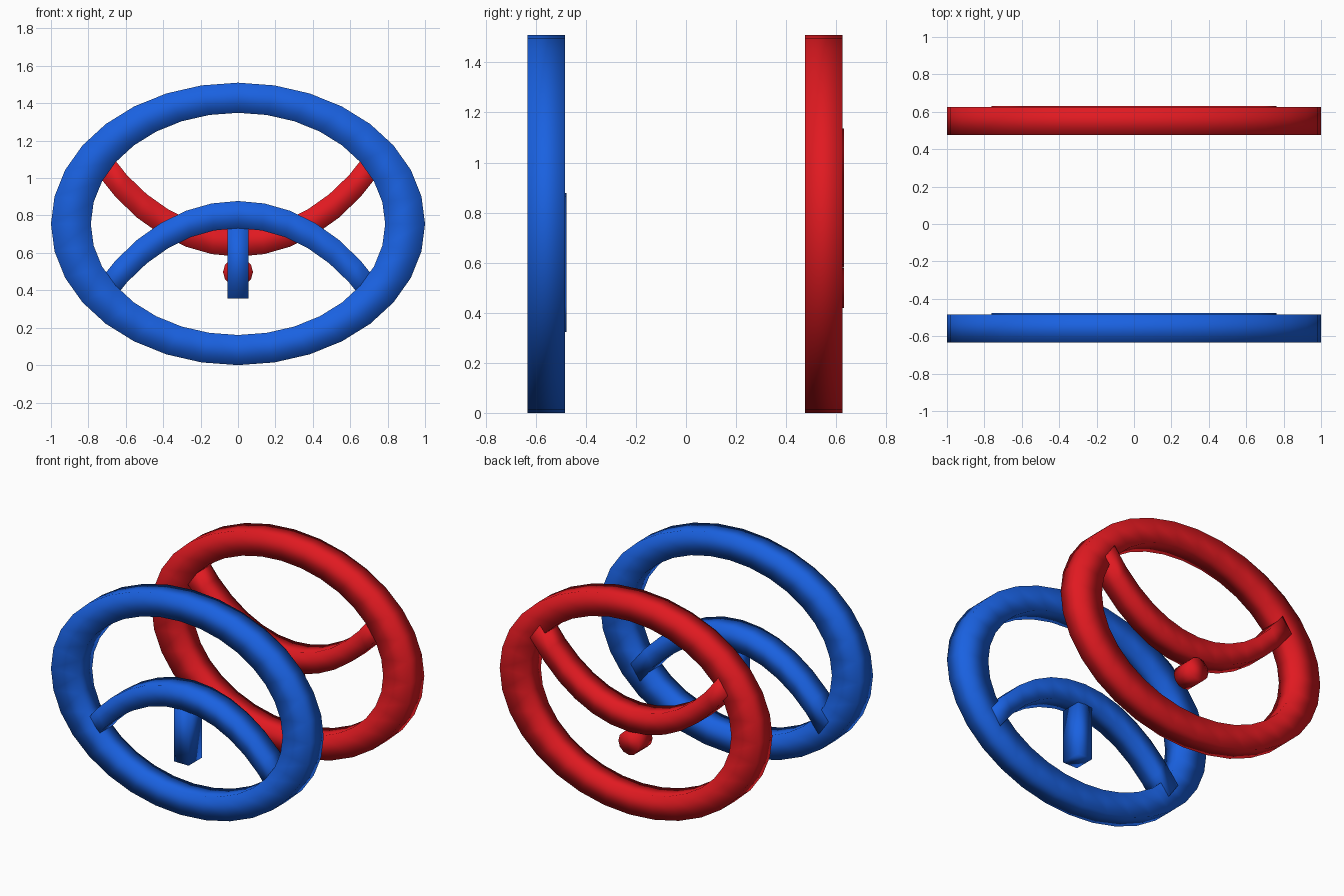
import bpy, bmesh
from math import sin, cos, pi

if "Cube" in bpy.data.objects:
    bpy.data.objects.remove(bpy.data.objects["Cube"])


def material(name, color):
    m = bpy.data.materials.new(name)
    m.diffuse_color = color
    m.use_nodes = True
    m.node_tree.nodes["Principled BSDF"].inputs["Base Color"].default_value = m.diffuse_color
    return m


def finish(bm, name, mat):
    bmesh.ops.recalc_face_normals(bm, faces=bm.faces)
    for f in bm.faces:
        f.smooth = True
    mesh = bpy.data.meshes.new(name)
    bm.to_mesh(mesh)
    bm.free()
    mesh.materials.append(mat)
    obj = bpy.data.objects.new(name, mesh)
    bpy.context.collection.objects.link(obj)
    return obj


def oval_band(name, mat, ys, center_z, outer, inner, start, sweep, steps):
    """Band with rectangular section between two ovals given as (x, z) radii."""
    bm = bmesh.new()
    closed = abs(sweep - 2 * pi) < 1e-6
    rings = []
    for i in range(steps if closed else steps + 1):
        a = start + sweep * i / steps
        corners = ((outer, ys[0]), (outer, ys[1]), (inner, ys[1]), (inner, ys[0]))
        rings.append([bm.verts.new((r[0] * cos(a), y, center_z + r[1] * sin(a)))
                      for r, y in corners])
    for i in range(steps):
        r, s = rings[i], rings[(i + 1) % len(rings)]
        for k in range(4):
            n = (k + 1) % 4
            bm.faces.new((r[k], r[n], s[n], s[k]))
    if not closed:
        bm.faces.new(rings[0])
        bm.faces.new(rings[-1])
    return finish(bm, name, mat)


def prism_y(name, mat, profile, y0, y1):
    """Extrude an xz profile along y."""
    bm = bmesh.new()
    f = bm.faces.new([bm.verts.new((x, y0, z)) for x, z in profile])
    ext = bmesh.ops.extrude_face_region(bm, geom=[f], use_keep_orig=True)
    verts = [g for g in ext['geom'] if isinstance(g, bmesh.types.BMVert)]
    bmesh.ops.translate(bm, verts=verts, vec=(0, y1 - y0, 0))
    return finish(bm, name, mat)


blue = material("blue", (0.01, 0.12, 0.75, 1))
red = material("red", (0.75, 0.01, 0.015, 1))

# Outer oval rings
for name, mat, ys in (("blue_ring", blue, (-0.633, -0.484)),
                      ("red_ring", red, (0.476, 0.625))):
    oval_band(name, mat, ys, 0.755, (1.0, 0.755), (0.787, 0.594), 0, 2 * pi, 32)

# Curved mouths: quarter arcs of a tall oval, frown in front and smile behind
OUT, IN = (1.076, 1.5425), (0.974, 1.397)
oval_band("frown_arc", blue, (-0.626, -0.477), -0.665, OUT, IN, pi / 4, pi / 2, 12)
oval_band("smile_arc", red, (0.483, 0.632), 2.123, OUT, IN, 5 * pi / 4, pi / 2, 12)

# Square post hanging from the front arc
prism_y("hanging_post", blue,
        [(-0.057, 0.355), (0.057, 0.355), (0.057, 0.75), (-0.057, 0.75)], -0.625, -0.478)

# Short round peg below the rear arc
prism_y("round_peg", red,
        [(0.08 * cos(k * pi / 6), 0.498 + 0.08 * sin(k * pi / 6)) for k in range(12)],
        0.483, 0.631)
